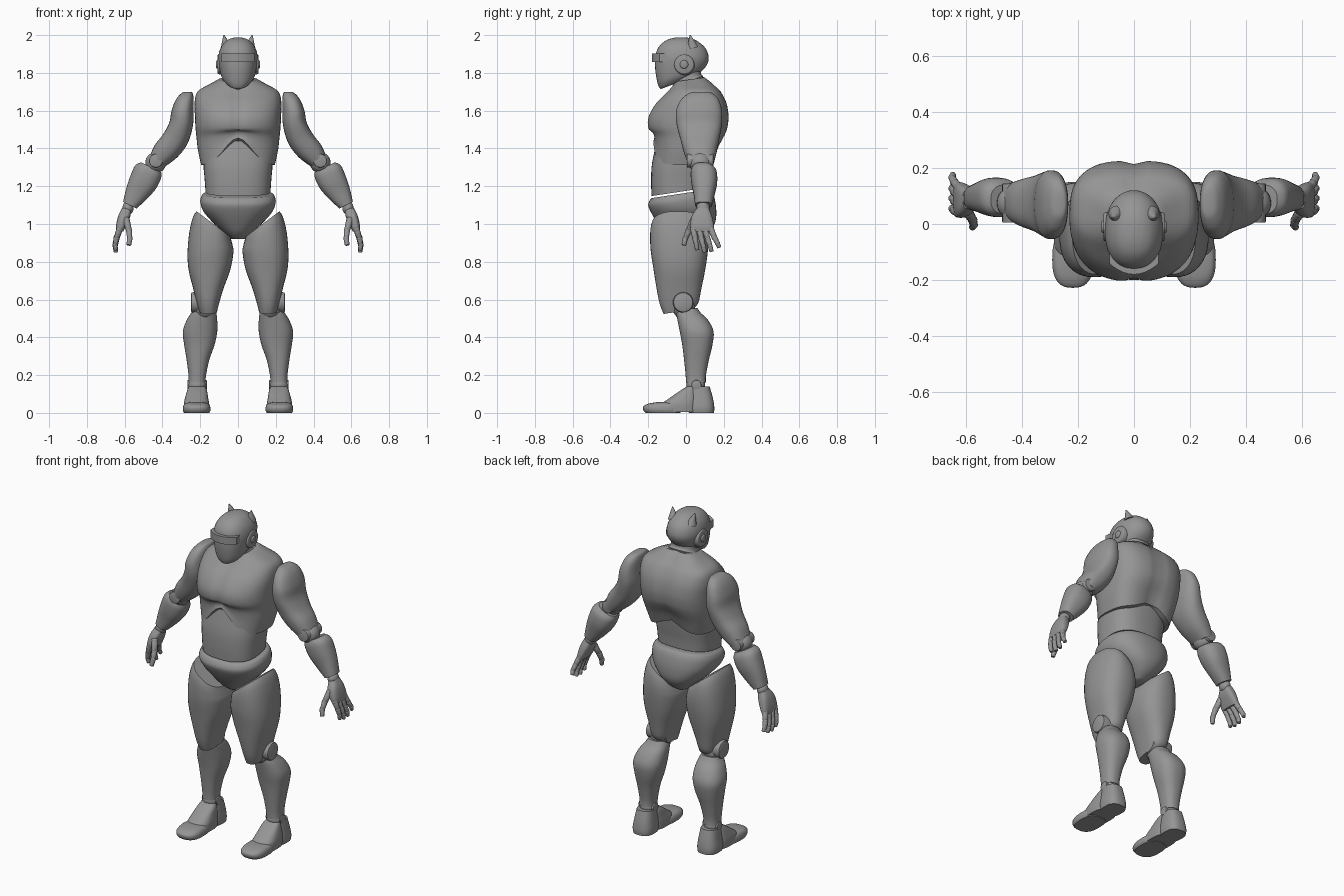
import bpy, bmesh, math
from mathutils import Vector, Matrix

cube = bpy.data.objects.get("Cube")
if cube:
    bpy.data.objects.remove(cube, do_unlink=True)

grey = bpy.data.materials.new("plain grey")
grey.use_nodes = True
colour = (.3, .3, .3, 1)
grey.diffuse_color = colour
grey.node_tree.nodes["Principled BSDF"].inputs["Base Color"].default_value = colour
parts = []


def make_object(name, mesh_builder):
    """Turn a bmesh into a finished object."""
    bmesh.ops.recalc_face_normals(mesh_builder, faces=mesh_builder.faces[:])
    mesh = bpy.data.meshes.new(name)
    mesh_builder.to_mesh(mesh)
    mesh.materials.append(grey)
    part = bpy.data.objects.new(name, mesh)
    bpy.context.collection.objects.link(part)
    parts.append(part)


def finish(name, bm, pair):
    """Make one part, or a left part and its mirrored right part."""
    if pair:
        make_object("left_" + name, bm)
        bmesh.ops.scale(bm, vec=(-1, 1, 1), verts=bm.verts[:])
        make_object("right_" + name, bm)
    else:
        make_object(name, bm)
    bm.free()


def blend(p, q, r, s, t):
    """Smooth curve through q and r."""
    return [b + t * ((c - a) / 2 + t * (a - 2.5 * b + 2 * c - d / 2
            + t * (1.5 * (b - c) + (d - a) / 2))) for a, b, c, d in zip(p, q, r, s)]


def loft(name, rings, pair=True, front=2.4, back=2.4, warp=None, steps=4, sides=40):
    """Skin level rings: height, x low, x high, y low, y high, x slope, y slope."""
    rings = [list(r) + [0] * (7 - len(r)) for r in rings]
    dense = []
    last = len(rings) - 1
    for i in range(last):
        for k in range(steps):
            dense.append(blend(rings[max(i - 1, 0)], rings[i], rings[i + 1],
                               rings[min(i + 2, last)], k / steps))
    dense.append(rings[last])
    bm = bmesh.new()
    loops = []
    for z, xa, xb, ya, yb, slope_x, slope_y in dense:
        loop = []
        for k in range(sides):
            angle = math.tau * k / sides
            c, s = math.cos(angle), math.sin(angle)
            power = 2 / (front if s < 0 else back)
            dx = (xb - xa) / 2 * math.copysign(abs(c) ** power, c)
            dy = (yb - ya) / 2 * math.copysign(abs(s) ** power, s)
            point = Vector(((xa + xb) / 2 + dx, (ya + yb) / 2 + dy,
                            z + slope_x * dx + slope_y * dy))
            loop.append(bm.verts.new(warp(point) if warp else point))
        loops.append(loop)
    for low, high in zip(loops, loops[1:]):
        for k in range(sides):
            n = (k + 1) % sides
            bm.faces.new((low[k], low[n], high[n], high[k]))
    for loop in (loops[0], loops[-1]):
        centre = bm.verts.new(sum((v.co for v in loop), Vector()) / sides)
        for k in range(sides):
            bm.faces.new((loop[k], loop[(k + 1) % sides], centre))
    finish(name, bm, pair)


def ball(name, centre, size, pair=True):
    bm = bmesh.new()
    bmesh.ops.create_uvsphere(bm, u_segments=24, v_segments=14, radius=1,
                              matrix=Matrix.LocRotScale(Vector(centre), None, Vector(size)))
    finish(name, bm, pair)


def rod(name, start, end, r_start, r_end, pair=True, sides=24, bevel=.004):
    start, end = Vector(start), Vector(end)
    axis = end - start
    place = Matrix.LocRotScale((start + end) / 2, axis.to_track_quat("Z", "Y"), None)
    bm = bmesh.new()
    bmesh.ops.create_cone(bm, cap_ends=True, segments=sides, radius1=r_start,
                          radius2=r_end, depth=axis.length, matrix=place)
    if bevel:
        rims = [e for e in bm.edges if any(len(f.verts) > 4 for f in e.link_faces)]
        bmesh.ops.bevel(bm, geom=rims, offset=bevel, segments=2, affect="EDGES", profile=.5)
    finish(name, bm, pair)


# Chest: arched lower hem, breast crease and spine groove
def shape_chest(p):
    hem = max(0, min(1, (1.5 - p.z) / .19))
    arch = math.exp(-(p.x / .1) ** 2) * (.145 if p.y < 0 else .06)
    crease = math.exp(-(p.x / .025) ** 2) * .012
    p.z += hem * arch
    p.y += crease if p.y < 0 else -crease
    return p


loft("chest", [
    (1.31, -.195, .195, -.175, .15), (1.39, -.212, .212, -.17, .175),
    (1.46, -.22, .22, -.178, .205), (1.51, -.225, .225, -.203, .22),
    (1.57, -.228, .228, -.2, .226), (1.64, -.23, .23, -.16, .215),
    (1.7, -.215, .215, -.1, .185), (1.735, -.16, .16, -.07, .15),
    (1.765, -.1, .1, -.06, .1, 0, .15)],
    pair=False, front=2.4, back=3, warp=shape_chest, sides=64)

# Waist and hips, both tilted up toward the back
loft("abdomen", [
    (1.17, -.172, .172, -.182, .11, 0, .15), (1.24, -.177, .177, -.185, .115, 0, .08),
    (1.32, -.183, .183, -.18, .125), (1.44, -.18, .18, -.155, .14)],
    pair=False, front=2.6, back=2.6)
loft("pelvis", [
    (.92, -.035, .035, -.07, .07), (.955, -.075, .075, -.115, .12),
    (1.01, -.135, .135, -.155, .155), (1.07, -.185, .185, -.185, .16, 0, .05),
    (1.12, -.2, .2, -.2, .15, 0, .12), (1.15, -.192, .192, -.192, .135, 0, .15),
    (1.16, -.18, .18, -.18, .12, 0, .15)], pair=False)

# Neck with a ridged collar
loft("neck", [
    (1.68, -.095, .095, -.085, .1, 0, .4), (1.72, -.1, .1, -.09, .1, 0, .4),
    (1.735, -.086, .086, -.077, .088, 0, .4), (1.75, -.091, .091, -.08, .09, 0, .4),
    (1.765, -.08, .08, -.07, .08, 0, .4), (1.81, -.075, .075, -.07, .08, 0, .4)], pair=False)

# Head with visor, ear discs and crest points
loft("head", [
    (1.745, -.05, .05, -.132, .03, 0, .37), (1.755, -.066, .066, -.142, .055, 0, .32),
    (1.785, -.088, .088, -.153, .09, 0, .25), (1.835, -.1, .1, -.163, .114, 0, .1),
    (1.885, -.104, .104, -.162, .12), (1.93, -.093, .093, -.149, .104),
    (1.965, -.068, .068, -.117, .065), (1.982, -.04, .04, -.08, .03),
    (1.988, -.012, .012, -.045, -.005)], pair=False, front=2.3, back=2.1)

bm = bmesh.new()
columns = []
for k in range(17):
    x = (k / 8 - 1) * .088
    rim = [(x, 5 * x * x - inset, z) for inset, z in
           ((.18, 1.857), (.18, 1.902), (.145, 1.902), (.145, 1.857))]
    columns.append([bm.verts.new(p) for p in rim])
for one, two in zip(columns, columns[1:]):
    for k in range(4):
        n = (k + 1) % 4
        bm.faces.new((one[k], one[n], two[n], two[k]))
bm.faces.new(columns[0])
bm.faces.new(columns[-1])
finish("visor", bm, False)

rod("ear_disc", (.08, -.01, 1.845), (.109, -.01, 1.845), .057, .05)
rod("ear_knob", (.1, -.01, 1.845), (.116, -.01, 1.845), .025, .02)
rod("crest_point", (.062, .035, 1.935), (.075, .022, 2), .03, .003, sides=16, bevel=0)

# Arms
loft("upper_arm", [
    (1.7, .25, .28, .04, .11), (1.692, .24, .3, .015, .14), (1.66, .235, .328, -.025, .172),
    (1.6, .236, .352, -.052, .19), (1.53, .238, .364, -.05, .19, .1),
    (1.45, .265, .4, -.03, .176, .3), (1.385, .32, .442, -.012, .163, .5),
    (1.325, .387, .472, .01, .148, .5)])
ball("elbow", (.435, .075, 1.325), (.055, .06, .055))
rod("elbow_pin", (.435, .005, 1.335), (.435, .145, 1.335), .036, .036)
loft("forearm", [
    (1.3, .405, .512, .035, .14, .5), (1.275, .408, .545, .025, .162, .5),
    (1.22, .435, .57, .028, .165, .5), (1.16, .482, .592, .04, .152, .5),
    (1.1, .537, .608, .048, .138, .5)])
ball("wrist", (.582, .09, 1.085), (.03, .036, .035))

# Hands with jointed fingers
loft("palm", [
    (1.08, .565, .612, .055, .122, .3), (1.04, .572, .633, .03, .138, .2),
    (.99, .592, .646, .022, .148), (.96, .608, .645, .028, .148)], front=3, back=3)


def digit(name, joints, radius):
    for k, (start, end) in enumerate(zip(joints, joints[1:])):
        label = name + "_" + ("base", "middle", "tip")[k]
        rod(label, start, end, radius, radius * .82, sides=12, bevel=.003)
        ball(label + "_knuckle", start, [radius * 1.02] * 3)
        radius *= .88


fingers = ("index", "middle", "ring", "little")
for name, y, spread, low in zip(fingers, (.04, .071, .102, .133), (.02, .028, .034, .044),
                                (.862, .85, .853, .875)):
    drop = .965 - low
    digit(name + "_finger", [(.628, y, .97), (.643, y + spread * .4, .965 - drop * .4),
                             (.65, y + spread * .75, .965 - drop * .73),
                             (.647, y + spread, low)], .017)
digit("thumb", [(.592, .04, 1.02), (.577, .015, .965), (.573, -.003, .925),
                (.578, -.012, .887)], .019)

# Legs
loft("thigh", [
    (1., .04, .22, -.18, .1, .75), (.97, .034, .24, -.188, .112, .6),
    (.92, .028, .258, -.19, .118, .3), (.85, .024, .267, -.186, .115),
    (.76, .04, .262, -.172, .102), (.66, .076, .238, -.156, .082),
    (.58, .1, .218, -.14, .064), (.535, .112, .203, -.118, .03, 0, .15)])
rod("knee_pin", (.108, -.015, .585), (.25, -.015, .585), .054, .054, bevel=.012)
ball("knee", (.175, -.012, .56), (.06, .06, .065))
loft("shin", [
    (.55, .125, .235, -.045, .06, 0, .1), (.53, .115, .247, -.052, .078),
    (.49, .11, .272, -.045, .118), (.43, .11, .292, -.033, .146),
    (.36, .124, .285, -.02, .14), (.28, .152, .272, -.01, .121),
    (.2, .169, .262, -.002, .106), (.16, .172, .262, 0, .105)])
ball("ankle", (.217, .052, .148), (.05, .05, .045))
rod("ankle_pin", (.165, .055, .148), (.268, .055, .148), .026, .026)

# Feet: heel, instep and toe cap
loft("heel", [
    (0, .158, .278, .015, .148), (.03, .155, .282, .01, .15),
    (.08, .16, .275, .01, .142), (.14, .168, .266, .02, .125)], front=3, back=2.6)
loft("instep", [
    (.004, .152, .285, -.135, .06), (.045, .152, .287, -.13, .06),
    (.08, .158, .28, -.085, .06), (.115, .164, .27, -.035, .055),
    (.14, .175, .26, .005, .05)], front=2.6, back=3)
loft("toe_cap", [
    (0, .152, .286, -.215, -.03), (.015, .145, .292, -.226, -.03),
    (.035, .148, .29, -.225, -.03), (.05, .16, .28, -.195, -.04),
    (.057, .185, .255, -.15, -.06)], front=2.6, back=3)

# Smooth shading with crisp rims
for part in bpy.context.selected_objects:
    part.select_set(False)
for part in parts:
    part.select_set(True)
bpy.context.view_layer.objects.active = parts[0]
bpy.ops.object.shade_smooth_by_angle(angle=math.radians(38))
